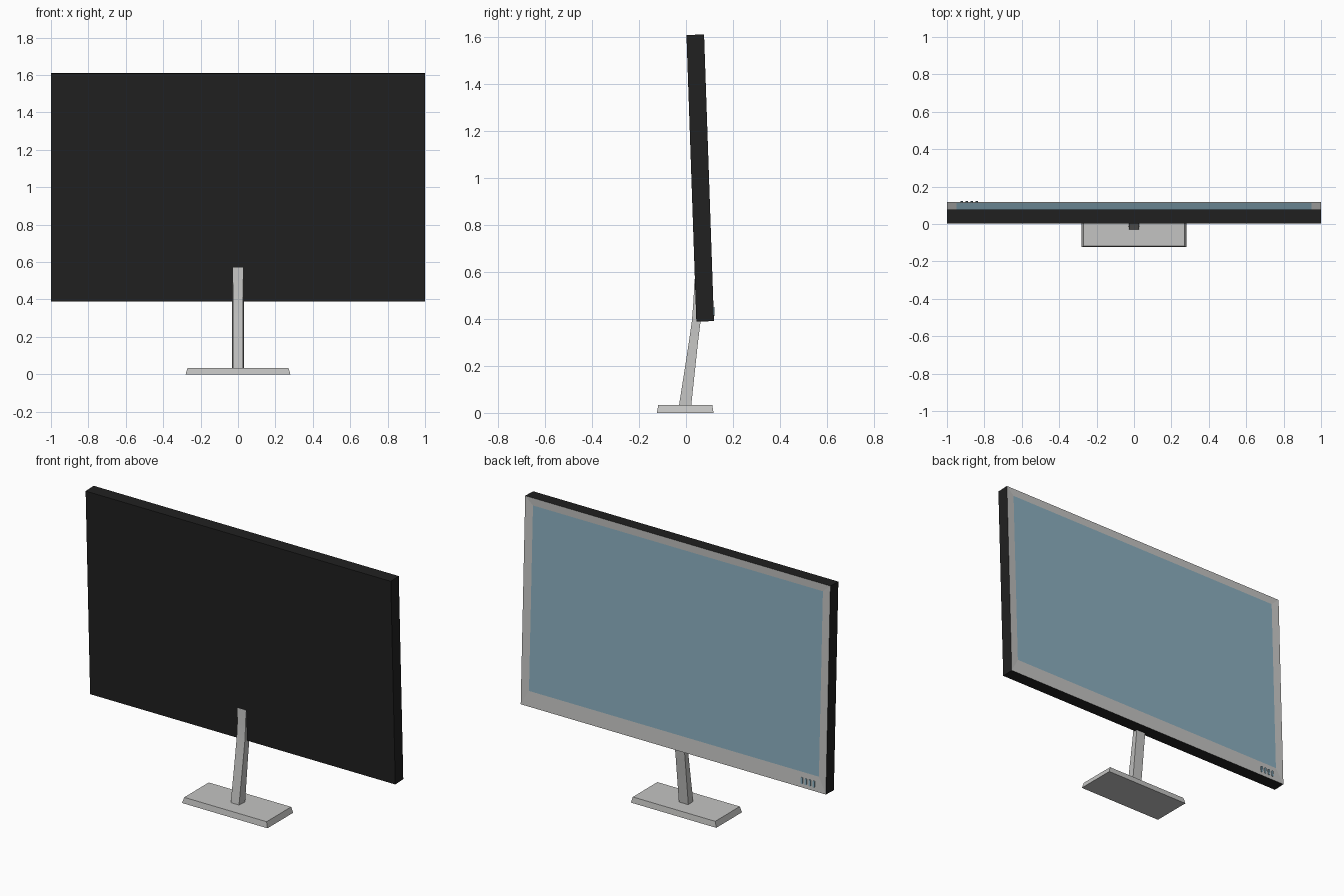
import bpy, bmesh, math
from mathutils import Matrix

if "Cube" in bpy.data.objects:
    bpy.data.objects.remove(bpy.data.objects["Cube"])

def material(name, rgb):
    m = bpy.data.materials.new(name)
    m.diffuse_color = (*rgb, 1)
    m.use_nodes = True
    m.node_tree.nodes["Principled BSDF"].inputs["Base Color"].default_value = m.diffuse_color
    return m

BLACK = material("black plastic", (0.015, 0.015, 0.015))
METAL = material("light grey", (0.55, 0.55, 0.54))
BLUE = material("screen blue", (0.26, 0.43, 0.52))

W, H, D = 1.0, 1.22, 0.075            # panel half width, height, depth
TILT = Matrix.Translation((0, 0.044, 0.388)) @ Matrix.Rotation(0.0345, 4, 'X')

def build(name, verts, faces, mat, matrix=None, closed=True):
    bm = bmesh.new()
    vs = [bm.verts.new(v) for v in verts]
    for f in faces:
        bm.faces.new([vs[i] for i in f])
    if closed:
        bmesh.ops.recalc_face_normals(bm, faces=bm.faces)
    if matrix:
        bm.transform(matrix)
    me = bpy.data.meshes.new(name)
    bm.to_mesh(me)
    bm.free()
    me.materials.append(mat)
    ob = bpy.data.objects.new(name, me)
    bpy.context.collection.objects.link(ob)
    return ob

def loft(name, loops, mat, matrix=None, caps=(True, True)):
    """Joins equal-length loops of points, with optional end caps."""
    n = len(loops[0])
    verts = [p for loop in loops for p in loop]
    faces = [(k*n + i, k*n + (i+1) % n, (k+1)*n + (i+1) % n, (k+1)*n + i)
             for k in range(len(loops) - 1) for i in range(n)]
    if caps[0]:
        faces.append(tuple(reversed(range(n))))
    if caps[1]:
        faces.append(tuple(range(len(verts) - n, len(verts))))
    return build(name, verts, faces, mat, matrix, all(caps))

def upright(x0, x1, z0, z1, y):       # rectangle facing +y
    return [(x1, y, z0), (x0, y, z0), (x0, y, z1), (x1, y, z1)]

def flat(x0, x1, y0, y1, z):          # rectangle facing +z
    return [(x0, y0, z), (x1, y0, z), (x1, y1, z), (x0, y1, z)]

# Panel: open black tray, sloped bezel and screen
outer_back = upright(-W, W, 0, H, 0)
outer_front = upright(-W, W, 0, H, D)
opening = upright(-W + 0.05, W - 0.05, 0.09, H - 0.045, D - 0.003)
loft("back_shell", [outer_back, outer_front], BLACK, TILT, (True, False))
loft("bezel", [outer_front, opening], METAL, TILT, (False, False))
build("screen", opening, [(0, 1, 2, 3)], BLUE, TILT, False)

# Four small buttons in the lower corner of the bezel
for i in range(4):
    cx = -0.92 + i * 0.026
    loops = [[(cx + 0.007 * math.cos(a), y,
               0.04 + math.copysign(0.012, math.sin(a)) + 0.007 * math.sin(a))
              for a in [math.pi * (k + 0.5) / 6 for k in range(12)]]
             for y in (D - 0.004, D + 0.004)]
    loft("button_%d" % (i + 1), loops, BLUE, TILT)

# Base plate with tapered sides
loft("base", [flat(-0.28, 0.28, -0.124, 0.117, 0),
              flat(-0.27, 0.27, -0.118, 0.112, 0.034)], METAL)

# Curved neck: front y, back y, height
path = [(-0.030, 0.022, 0.030), (-0.008, 0.037, 0.17), (0.012, 0.051, 0.30),
        (0.025, 0.062, 0.39), (0.032, 0.062, 0.48), (0.036, 0.060, 0.57)]
neck = loft("neck", [[(-0.027, f, z), (0.027, f, z), (0.031, b, z), (-0.031, b, z)]
                     for f, b, z in path], METAL)
for p in neck.data.polygons:
    p.use_smooth = True
bpy.context.view_layer.objects.active = neck
neck.select_set(True)
bpy.ops.object.shade_smooth_by_angle(angle=math.radians(30))
